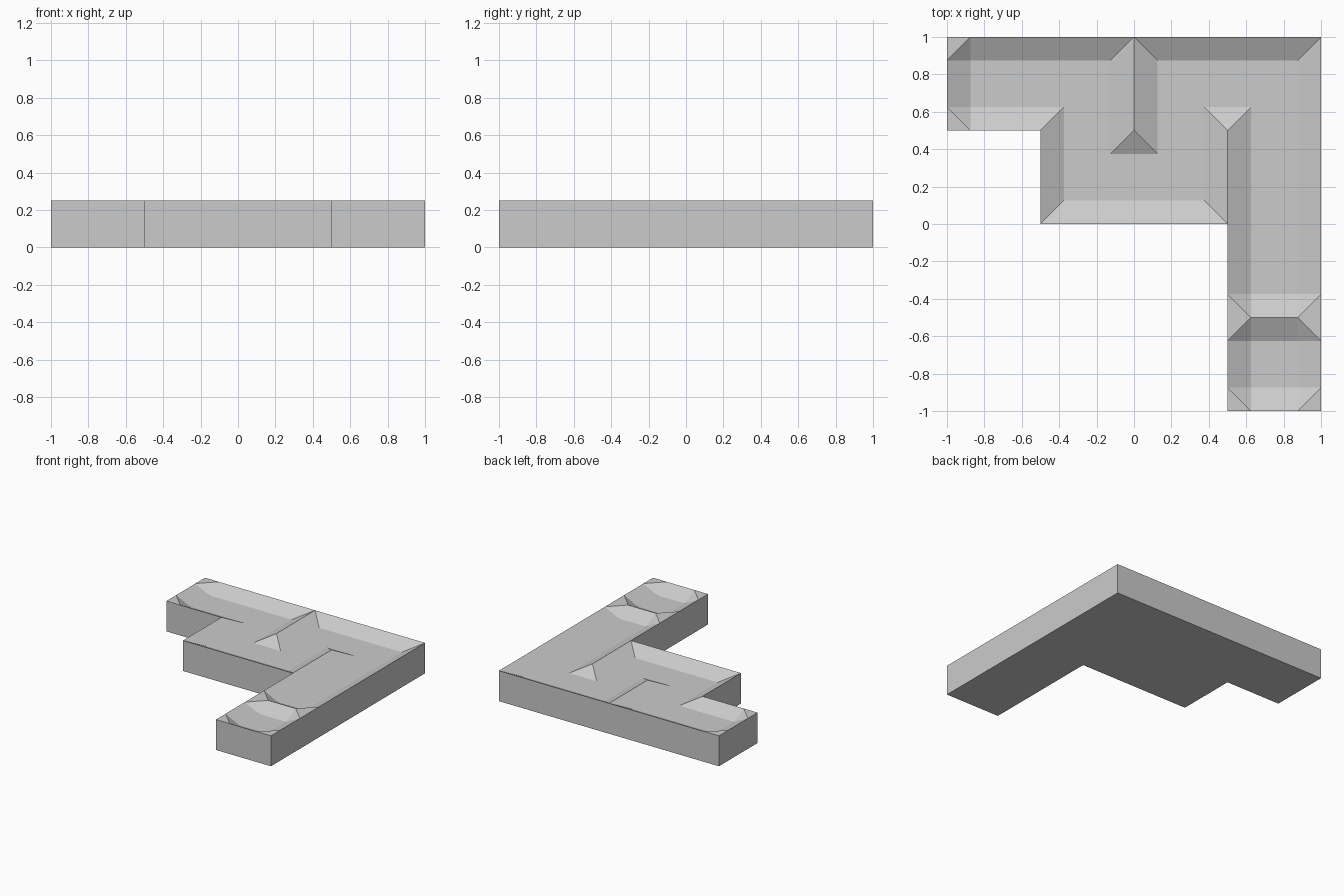
import bpy
import bmesh

if "Cube" in bpy.data.objects:
    bpy.data.objects.remove(bpy.data.objects["Cube"], do_unlink=True)

STEP = 0.125          # lattice spacing, also the width of each sloped border
TOP, FLOOR = 0.25, 0.1875
TILE = 4              # lattice steps per half-unit tile

# Tiles of the footprint, by lower corner in half units
tiles = [(x, 1) for x in range(-2, 2)] + [(x, 0) for x in range(-1, 2)] + [(1, -1), (1, -2)]

# Rim lines around the footprint and divider ridges inside it
outline = [(-2, 2), (2, 2), (2, -2), (1, -2), (1, 0), (-1, 0), (-1, 1), (-2, 1)]
dividers = [((0, 2), (0, 1)), ((1, 1), (1, 0)), ((1, -1), (2, -1))]
lines = list(zip(outline, outline[1:] + outline[:1])) + dividers

# Corners cut across by a flat triangle rather than mitred
cut_corners = {(x * TILE, y * TILE)
               for x, y in [(-2, 2), (-2, 1), (1, -1), (2, -1), (1, -2), (2, -2)]}


def on_ridge(p):
    return any(min(a[i], b[i]) * TILE <= p[i] <= max(a[i], b[i]) * TILE
               for a, b in lines for i in [0]
               if min(a[1], b[1]) * TILE <= p[1] <= max(a[1], b[1]) * TILE)


bm = bmesh.new()
verts = {}


def vert(p):
    if p not in verts:
        verts[p] = bm.verts.new((p[0] * STEP, p[1] * STEP, TOP if on_ridge(p) else FLOOR))
    return verts[p]


def add_cell(x, y):
    ring = [(x, y), (x + 1, y), (x + 1, y + 1), (x, y + 1)]
    high = [on_ridge(p) for p in ring]
    if sum(high) in (0, 2, 4):
        bm.faces.new([vert(p) for p in ring])
        return
    # Start the diagonal at the floor or ridge point that differs from the rest
    k = high.index(sum(high) == 1)
    if ring[(k + 2) % 4] in cut_corners:
        k += 1
    r = [vert(ring[(k + i) % 4]) for i in range(4)]
    bm.faces.new((r[0], r[1], r[2]))
    bm.faces.new((r[0], r[2], r[3]))


# Recessed top surface
for tx, ty in tiles:
    for i in range(TILE):
        for j in range(TILE):
            add_cell(tx * TILE + i, ty * TILE + j)

# Vertical sides and flat underside
rim = [e for e in bm.edges if e.is_boundary]
skirt = bmesh.ops.extrude_edge_only(bm, edges=rim)["geom"]
for v in skirt:
    if isinstance(v, bmesh.types.BMVert):
        v.co.z = 0
bmesh.ops.holes_fill(bm, edges=[e for e in bm.edges if e.is_boundary], sides=0)

# Merge coplanar cells into clean flat faces
bmesh.ops.dissolve_limit(bm, angle_limit=0.01, verts=bm.verts[:], edges=bm.edges[:])
bmesh.ops.recalc_face_normals(bm, faces=bm.faces[:])

mesh = bpy.data.meshes.new("recessed_slab")
bm.to_mesh(mesh)
bm.free()

grey = bpy.data.materials.new("light_grey")
grey.use_nodes = True
grey.diffuse_color = (0.6, 0.6, 0.6, 1)
grey.node_tree.nodes["Principled BSDF"].inputs["Base Color"].default_value = (0.6, 0.6, 0.6, 1)
mesh.materials.append(grey)

slab = bpy.data.objects.new("recessed_slab", mesh)
bpy.context.collection.objects.link(slab)
